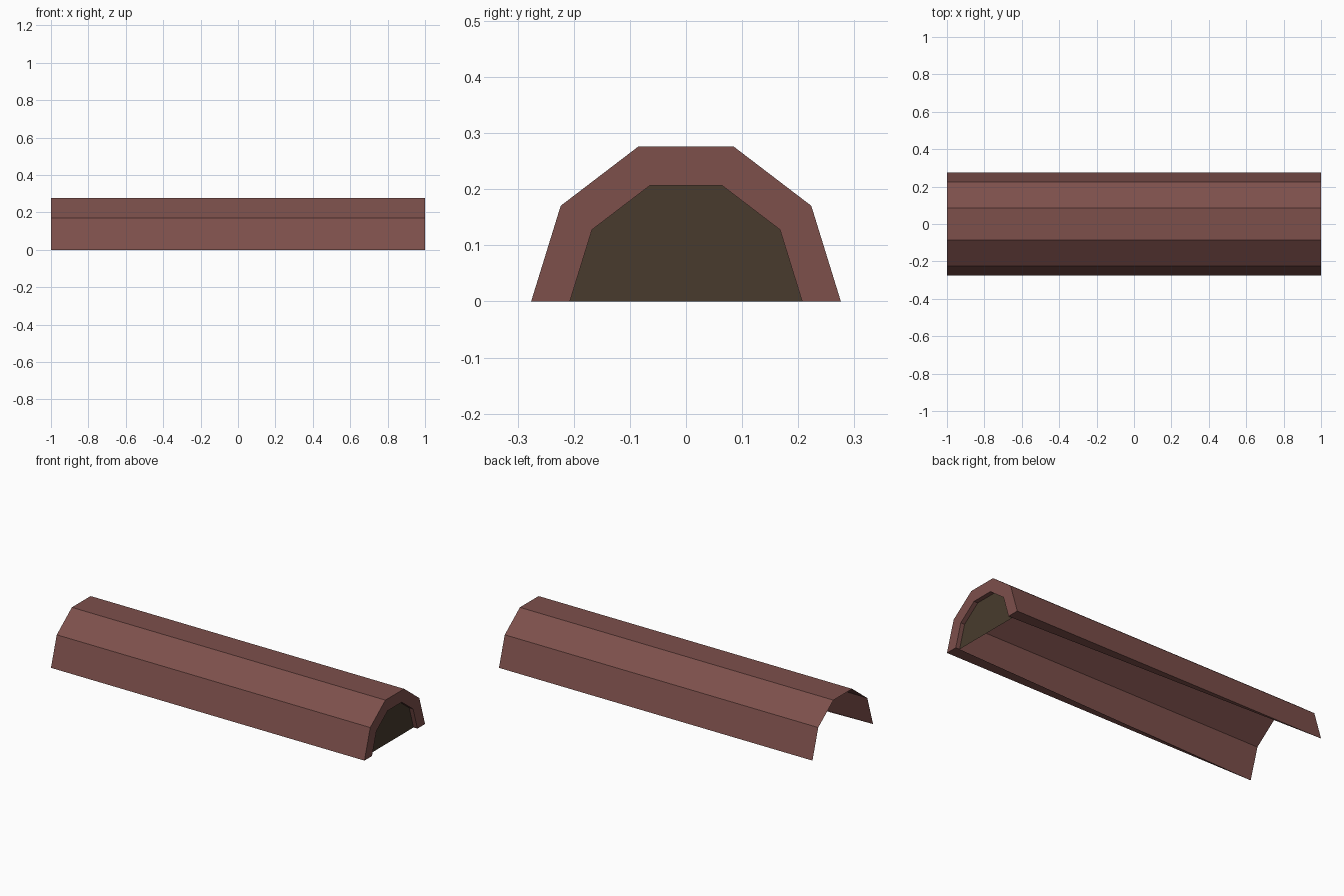
import bpy, bmesh, math

if "Cube" in bpy.data.objects:
    bpy.data.objects.remove(bpy.data.objects["Cube"])

HALF_W, HEIGHT, SIDES = 0.276, 0.29, 5   # half of a ten-sided tube
INSET, RECESS_X = 0.75, 0.975             # opening size and depth at the closed end


def material(name, rgb):
    m = bpy.data.materials.new(name)
    m.diffuse_color = (*rgb, 1)
    m.use_nodes = True
    m.node_tree.nodes["Principled BSDF"].inputs["Base Color"].default_value = m.diffuse_color
    return m


def arch(bm, x, scale=1.0):
    """One half-decagon row of vertices across the shell at position x."""
    angles = [math.pi * i / SIDES for i in range(SIDES + 1)]
    return [bm.verts.new((x, HALF_W * scale * math.cos(a), HEIGHT * scale * math.sin(a)))
            for a in angles]


def finish(bm, name, mat):
    me = bpy.data.meshes.new(name)
    bm.to_mesh(me)
    bm.free()
    me.materials.append(mat)
    ob = bpy.data.objects.new(name, me)
    bpy.context.collection.objects.link(ob)
    return ob


brown = material("reddish brown", (0.205, 0.080, 0.071))
olive = material("dark olive", (0.065, 0.044, 0.026))

# Shell: thin outer skin, end rim and short lip
bm = bmesh.new()
rows = [arch(bm, -1), arch(bm, 1), arch(bm, 1, INSET), arch(bm, RECESS_X, INSET)]
for a, b in zip(rows, rows[1:]):
    for i in range(SIDES):
        bm.faces.new((a[i], b[i], b[i + 1], a[i + 1]))
# Tapering feet under the two long edges
for i in (0, SIDES):
    bm.faces.new((rows[0][i], rows[1][i], rows[2][i], rows[3][i]))
bmesh.ops.recalc_face_normals(bm, faces=bm.faces)
finish(bm, "arched_shell", brown)

# Panel set back inside the rim
bm = bmesh.new()
bm.faces.new(arch(bm, RECESS_X, INSET))
finish(bm, "end_panel", olive)
